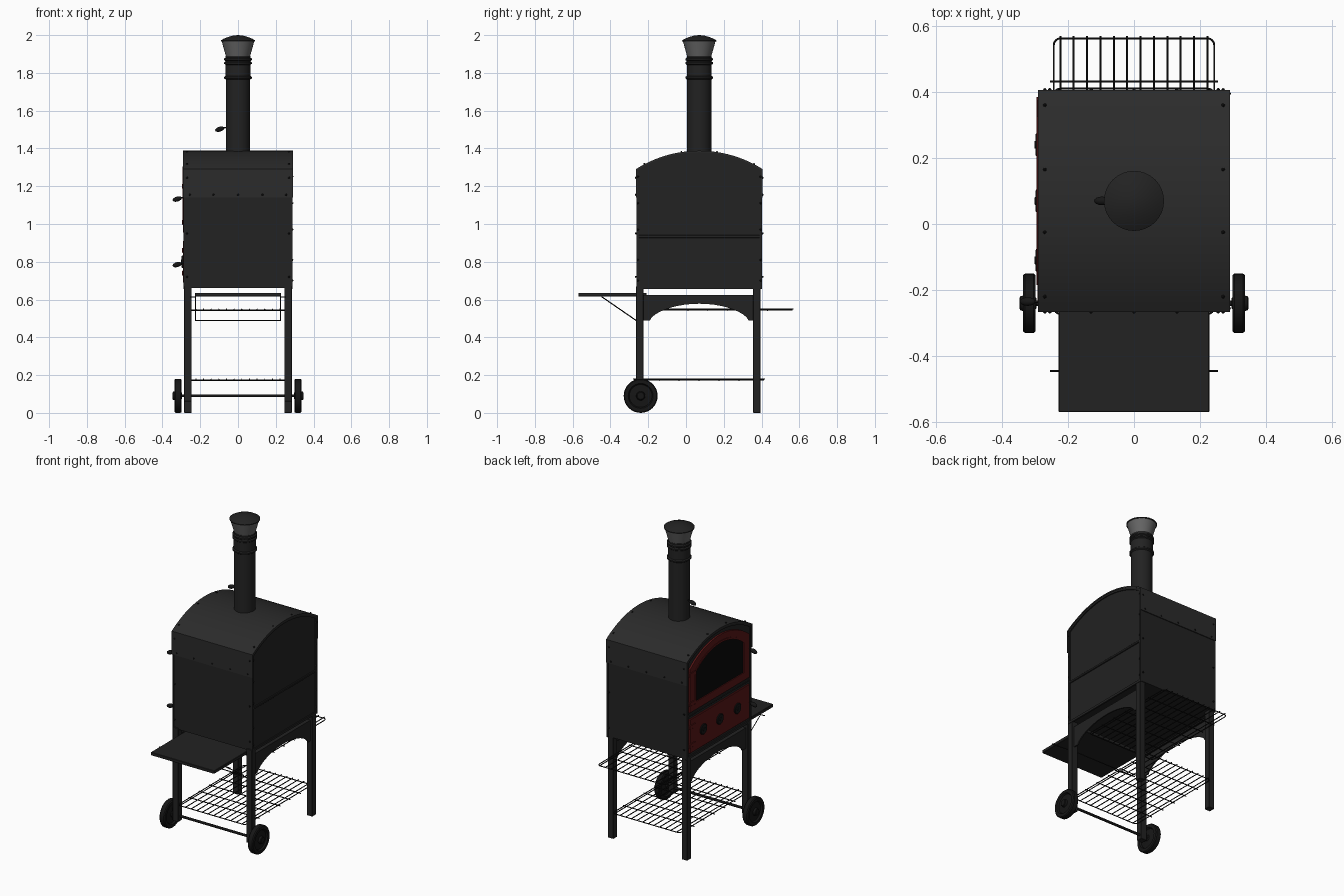
import bpy, bmesh, math
from mathutils import Matrix, Vector

if "Cube" in bpy.data.objects:
    bpy.data.objects.remove(bpy.data.objects["Cube"])

def material(name, rgb):
    m = bpy.data.materials.new(name)
    m.diffuse_color = (*rgb, 1)
    m.use_nodes = True
    m.node_tree.nodes["Principled BSDF"].inputs["Base Color"].default_value = m.diffuse_color
    return m

BLACK = material("black_steel", (0.016, 0.016, 0.016))
ROOF = material("dark_steel", (0.024, 0.024, 0.024))
GLASS = material("dark_glass", (0.003, 0.003, 0.003))
RUBBER = material("rubber", (0.008, 0.008, 0.008))
RED = material("red_enamel", (0.1, 0.008, 0.008))
GREY = material("bare_metal", (0.13, 0.13, 0.13))

def finish(name, bm, mat, smooth=True):
    bmesh.ops.recalc_face_normals(bm, faces=bm.faces)
    me = bpy.data.meshes.new(name)
    bm.to_mesh(me)
    bm.free()
    ob = bpy.data.objects.new(name, me)
    bpy.context.collection.objects.link(ob)
    me.materials.append(mat)
    if smooth:
        bpy.ops.object.select_all(action='DESELECT')
        bpy.context.view_layer.objects.active = ob
        ob.select_set(True)
        bpy.ops.object.shade_smooth_by_angle(angle=math.radians(35))
    return ob

def box(name, x, y, z, mat=BLACK, bevel=0.002):
    bm = bmesh.new()
    bmesh.ops.create_cube(bm, size=1)
    for v in bm.verts:
        v.co = [(a + b) / 2 + c * (b - a) for (a, b), c in zip((x, y, z), v.co)]
    if bevel:
        bmesh.ops.bevel(bm, geom=bm.edges[:], offset=bevel, segments=1, affect='EDGES')
    return finish(name, bm, mat, False)

def prism(name, pts, x0, x1, mat, hole=None):
    """Extrude a (y, z) outline along x, with an optional matching inner outline."""
    bm = bmesh.new()
    n = len(pts)
    loops = [[bm.verts.new((x, y, z)) for y, z in p] for p in ([pts, hole] if hole else [pts]) for x in (x0, x1)]
    def bridge(a, b):
        for i in range(n):
            j = (i + 1) % n
            bm.faces.new((a[i], a[j], b[j], b[i]))
    bridge(loops[0], loops[1])
    if hole:
        bridge(loops[2], loops[3])
        bridge(loops[0], loops[2])
        bridge(loops[1], loops[3])
    else:
        bm.faces.new(loops[0])
        bm.faces.new(loops[1])
    return finish(name, bm, mat)

def arch(y0, y1, z0, zs, zt, n=24):
    """Outline with straight sides to zs and a shallow arc rising to zt."""
    h, c, r = (y1 - y0) / 2, (y0 + y1) / 2, zt - zs
    R = (h * h + r * r) / (2 * r)
    a = math.asin(h / R)
    arc = [(c + R * math.sin(a - 2 * a * i / n), zt - R + R * math.cos(a - 2 * a * i / n)) for i in range(n + 1)]
    return [(y0, z0), (y1, z0)] + arc

def lathe(name, profile, loc, mat, axis='Z', seg=32):
    """Turn an (r, h) profile about an axis."""
    bm = bmesh.new()
    vs = [bm.verts.new((r, 0, h)) for r, h in profile]
    es = [bm.edges.new(p) for p in zip(vs, vs[1:])]
    bmesh.ops.spin(bm, geom=vs + es, cent=(0, 0, 0), axis=(0, 0, 1), angle=math.tau, steps=seg)
    bmesh.ops.remove_doubles(bm, verts=bm.verts, dist=1e-5)
    turn = {'Z': 0, 'X': math.pi / 2, '-X': -math.pi / 2}[axis]
    bm.transform(Matrix.Translation(loc) @ Matrix.Rotation(turn, 4, 'Y'))
    return finish(name, bm, mat)

def wires(name, paths, r=0.003, mat=RUBBER):
    cu = bpy.data.curves.new(name, 'CURVE')
    cu.dimensions = '3D'
    cu.bevel_depth, cu.bevel_resolution, cu.use_fill_caps = r, 1, True
    for pts, closed in paths:
        s = cu.splines.new('POLY')
        s.points.add(len(pts) - 1)
        for p, co in zip(s.points, pts):
            p.co = (*co, 1)
        s.use_cyclic_u = closed
    ob = bpy.data.objects.new(name, cu)
    cu.materials.append(mat)
    bpy.context.collection.objects.link(ob)
    bpy.ops.object.select_all(action='DESELECT')
    bpy.context.view_layer.objects.active = ob
    ob.select_set(True)
    bpy.ops.object.convert(target='MESH')

# Oven body, end rims and roof sheet
prism("oven_body", arch(-0.26, 0.40, 0.66, 1.285, 1.38), -0.281, 0.281, BLACK)
for side, x0, x1 in (("left", -0.288, -0.278), ("right", 0.278, 0.288)):
    prism(side + "_end_rim", arch(-0.263, 0.403, 0.655, 1.285, 1.383), x0, x1, BLACK,
          arch(-0.248, 0.388, 0.67, 1.275, 1.368))
    box(side + "_seam_bar", (x0, x1), (-0.255, 0.395), (0.927, 0.941))
outer, inner = arch(-0.266, 0.406, 1.14, 1.29, 1.388), arch(-0.258, 0.398, 1.14, 1.285, 1.38)
outer, inner = outer[1:] + outer[:1], inner[1:] + inner[:1]
prism("roof_sheet", outer + inner[::-1], -0.29, 0.29, ROOF)

# Rivets on the roof, walls and end panels
bm = bmesh.new()
def rivet(x, y, z):
    bmesh.ops.create_icosphere(bm, subdivisions=1, radius=0.006, matrix=Matrix.Translation((x, y, z)))
for y in (-0.266, 0.406):
    for x in (-0.255, -0.13, 0, 0.13, 0.255):
        rivet(x, y, 1.155)
    for x in (-0.27, 0.27):
        for z in (0.72, 0.95, 1.245):
            rivet(x, y, z)
for x in (-0.27, 0.27):
    for y in (-0.22, -0.025, 0.165, 0.36):
        rivet(x, y, 0.751 + math.sqrt(0.637 ** 2 - (y - 0.07) ** 2))
for y in (-0.255, 0.395):
    for z in (0.7, 0.81, 0.97, 1.11, 1.25):
        rivet(0.288, y, z)
finish("rivets", bm, RUBBER)

# Arched door with window, and lower fire panel
prism("door_frame", arch(-0.235, 0.375, 0.955, 1.235, 1.345), -0.292, -0.28, RED,
      arch(-0.175, 0.315, 1.005, 1.205, 1.295))
prism("door_window", arch(-0.176, 0.316, 1.004, 1.205, 1.296), -0.286, -0.28, GLASS)
prism("window_trim", arch(-0.185, 0.325, 0.995, 1.21, 1.305), -0.295, -0.29, RED,
      arch(-0.172, 0.312, 1.008, 1.204, 1.292))
box("fire_panel", (-0.292, -0.28), (-0.235, 0.375), (0.69, 0.91), RED)
for z in (0.74, 0.86, 1.01, 1.20):
    box("hinge", (-0.296, -0.285), (0.325, 0.385), (z - 0.013, z + 0.013), RED)
for y in (-0.11, 0.07, 0.24):
    lathe("air_vent", [(0, 0), (0.034, 0), (0.034, 0.008), (0.03, 0.011), (0.012, 0.011), (0.01, 0.014), (0, 0.014)],
          (-0.288, y, 0.80), RUBBER, '-X')

# Handles with stems
def handle(name, x, y, z):
    bm = bmesh.new()
    bmesh.ops.create_uvsphere(bm, u_segments=16, v_segments=10, radius=1)
    bm.transform(Matrix.Translation((x - 0.034, y, z)) @ Matrix.Rotation(-0.3, 4, 'Y')
                 @ Matrix.Diagonal((0.025, 0.013, 0.013, 1)))
    finish(name, bm, RUBBER)
    wires(name + "_stem", [([(x + 0.01, y, z + 0.013), (x - 0.03, y, z)], False)], 0.004)
handle("door_handle", -0.288, -0.235, 1.132)
handle("fire_panel_handle", -0.288, -0.235, 0.785)
handle("damper_handle", -0.063, 0.07, 1.502)

# Chimney with rings, flared cone and domed cap
prof = [(0, 1.37), (0.064, 1.37), (0.064, 1.765)]
for z in (1.775, 1.852, 1.872):
    prof += [(0.066, z - 0.009), (0.073, z - 0.004), (0.073, z + 0.004), (0.066, z + 0.009)]
lathe("chimney_pipe", prof + [(0.066, 1.89), (0, 1.89)], (0, 0.07, 0), BLACK)
lathe("chimney_cone", [(0.064, 1.888), (0.087, 1.97), (0.083, 1.97), (0.06, 1.888), (0.064, 1.888)], (0, 0.07, 0), GREY)
lathe("chimney_cap", [(0, 1.966), (0.09, 1.966), (0.091, 1.972), (0.075, 1.981), (0.05, 1.991), (0.025, 1.998), (0, 2.0)],
      (0, 0.07, 0), BLACK)

# Legs and arched aprons
for s, side in ((-1, "left"), (1, "right")):
    x = sorted((s * 0.245, s * 0.285))
    box(side + "_front_leg", x, (-0.265, -0.225), (0.06, 0.67))
    box(side + "_back_leg", x, (0.355, 0.395), (0, 0.67))
    arc = [(0.07 + 0.26 * math.cos(math.pi * i / 20), 0.49 + 0.088 * math.sin(math.pi * i / 20) ** 1.3) for i in range(1, 20)]
    top = [(-0.23, 0.625), (-0.23, 0.49), (-0.19, 0.49)]
    prism(side + "_apron", top + arc[::-1] + [(0.33, 0.49), (0.36, 0.49), (0.36, 0.625)],
          s * 0.265, s * 0.273, BLACK)
    box(side + "_apron_lip", sorted((s * 0.25, s * 0.273)), (-0.23, 0.36), (0.617, 0.625), BLACK, 0)

# Wheels and axle
wheel = [(0, 0), (0.016, 0), (0.02, 0.006), (0.06, 0.012), (0.066, 0.002), (0.085, 0.002), (0.09, 0.008), (0.09, 0.034),
         (0.085, 0.04), (0.066, 0.04), (0.06, 0.03), (0.024, 0.034), (0.022, 0.047), (0.018, 0.05), (0, 0.05)]
lathe("right_wheel", wheel, (0.296, -0.24, 0.09), RUBBER, 'X')
lathe("left_wheel", wheel, (-0.296, -0.24, 0.09), RUBBER, '-X')
wires("axle", [([(-0.32, -0.24, 0.09), (0.32, -0.24, 0.09)], False)], 0.008)

# Front shelf with wire support
box("front_shelf", (-0.228, 0.228), (-0.57, -0.21), (0.616, 0.636))
wires("shelf_support", [([(-0.255, -0.445, 0.614), (-0.225, -0.445, 0.614), (-0.225, -0.262, 0.488),
                          (0.225, -0.262, 0.488), (0.225, -0.445, 0.614), (0.255, -0.445, 0.614)], False)])

# Wire racks: rounded frame, long bars and cross bars
def rack(name, y0, y1, z):
    w, r = 0.243, 0.02
    frame = []
    for k, (cx, cy) in enumerate(((w - r, y1 - r), (r - w, y1 - r), (r - w, y0 + r), (w - r, y0 + r))):
        for i in range(5):
            a = math.pi / 2 * (k + i / 4)
            frame.append((cx + r * math.cos(a), cy + r * math.sin(a), z))
    paths = [(frame, True)]
    for i in range(12):
        x = -0.223 + i * 0.0405
        paths.append(([(x, y0 - 0.008, z + 0.004), (x, y1 + 0.008, z + 0.004)], False))
    for i in range(5):
        y = y0 + 0.13 + i * (y1 - y0 - 0.26) / 4
        paths.append(([(-0.255, y, z - 0.003), (0.255, y, z - 0.003)], False))
    wires(name, paths)
rack("upper_rack", -0.12, 0.562, 0.545)
rack("lower_rack", -0.272, 0.41, 0.175)
